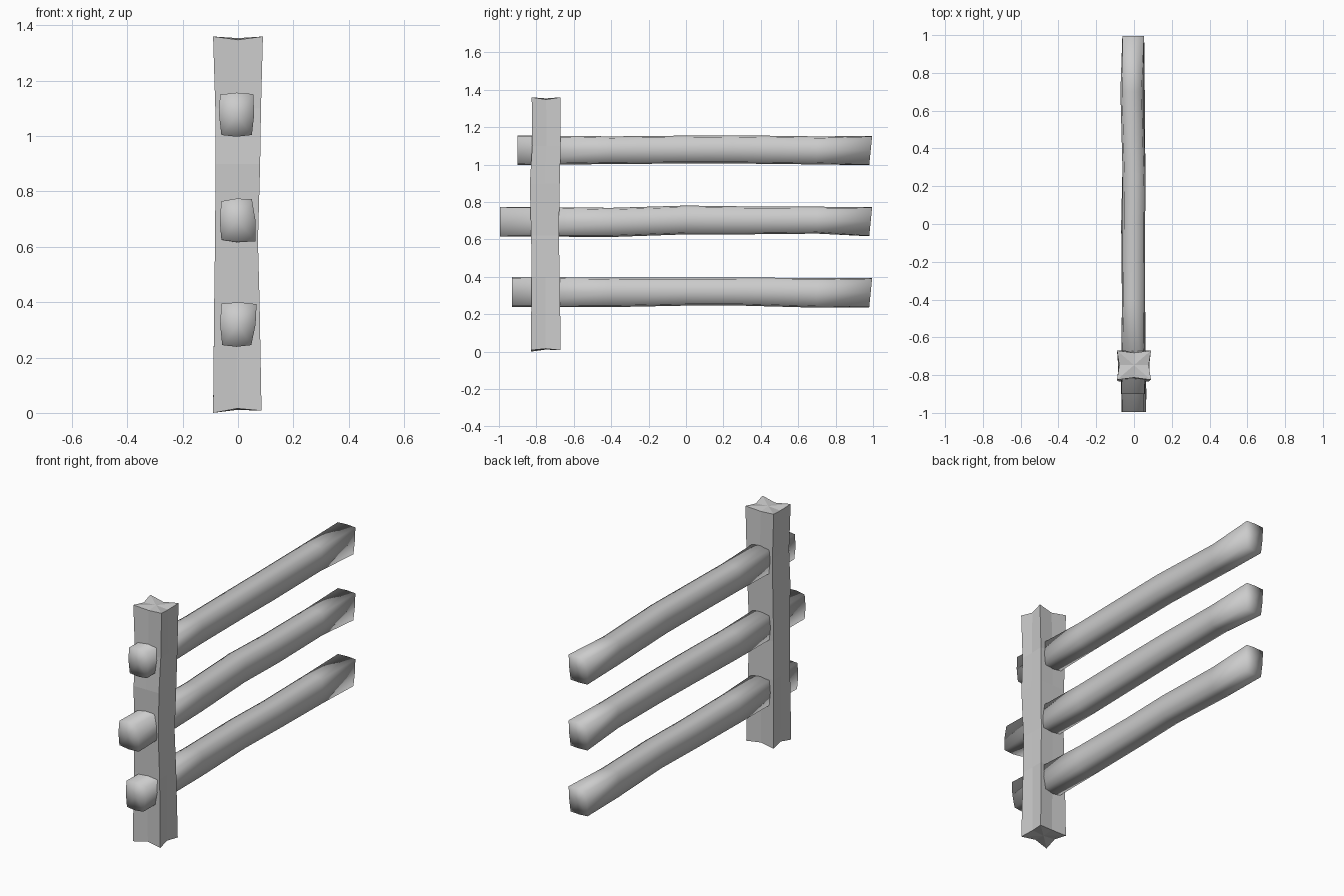
import bpy, bmesh
from mathutils import Vector

if "Cube" in bpy.data.objects:
    bpy.data.objects.remove(bpy.data.objects["Cube"])


def loft(name, rings, smooth):
    """Skin a list of 8-point rings and close both ends with fans."""
    bm = bmesh.new()
    loops = [[bm.verts.new(p) for p in ring] for ring in rings]
    for a, b in zip(loops, loops[1:]):
        for i in range(8):
            j = (i + 1) % 8
            bm.faces.new((a[i], a[j], b[j], b[i]))
    for loop in (loops[0], loops[-1]):
        mid = sum((v.co for v in loop), Vector()) / 8
        c = bm.verts.new(mid)
        for i in range(8):
            bm.faces.new((loop[i], loop[(i + 1) % 8], c))
    bmesh.ops.recalc_face_normals(bm, faces=bm.faces)
    for f in bm.faces:
        f.smooth = smooth
    me = bpy.data.meshes.new(name)
    bm.to_mesh(me)
    bm.free()
    ob = bpy.data.objects.new(name, me)
    bpy.context.collection.objects.link(ob)


def ring8(corners, bulge):
    """Four corners plus side midpoints pushed out (or in) from the middle."""
    mid = sum((Vector(c) for c in corners), Vector((0, 0))) / 4
    out = []
    for i in range(4):
        a, b = Vector(corners[i]), Vector(corners[(i + 1) % 4])
        m = (a + b) / 2
        out += [a, m + (m - mid).normalized() * bulge]
    return out


# Upright post: (z, left, right, front, back, side pinch, lift at side middles)
post = [
    (0.008, -0.09, 0.085, -0.83, -0.67, -0.012, 0.008),
    (0.40, -0.086, 0.078, -0.825, -0.675, -0.002, 0),
    (0.62, -0.083, 0.072, -0.828, -0.68, 0, 0),
    (0.90, -0.081, 0.080, -0.835, -0.675, 0, 0),
    (1.10, -0.082, 0.083, -0.822, -0.67, -0.002, 0),
    (1.36, -0.09, 0.09, -0.825, -0.67, -0.012, -0.012),
]
rings = []
for z, l, r, f, b, pinch, lift in post:
    pts = ring8([(l, f), (r, f), (r, b), (l, b)], pinch)
    rings.append([(p.x, p.y, z + (lift if i % 2 else 0)) for i, p in enumerate(pts)])
rings[0][0] = (-0.09, -0.83, 0.0)
loft("post", rings, False)

# Rails: name, centre height, front end y, front end corners (x, z offset), wobble
rails = [
    ("bottom_rail", 0.32, -0.93, [(-.057, -.075), (.048, -.075), (.067, .073), (-.06, .075)],
     [(-.4, 0, -.083, .075), (0, -.004, -.075, .076), (.3, .004, -.075, .075), (.7, -.004, -.086, .073)]),
    ("middle_rail", 0.70, -0.995, [(-.06, -.075), (.064, -.08), (.05, .072), (-.06, .065)],
     [(-.4, .002, -.088, .068), (0, -.004, -.074, .08), (.3, .003, -.074, .076), (.7, 0, -.07, .074)]),
    ("top_rail", 1.08, -0.90, [(-.06, -.076), (.05, -.076), (.055, .072), (-.065, .07)],
     [(-.4, 0, -.078, .07), (0, .002, -.075, .074), (.25, .004, -.075, .076), (.7, -.008, -.08, .07)]),
]
for name, zc, y0, end, wobble in rails:
    rings = [[(p.x, y0, zc + p.y) for p in ring8(end, 0.006)]]
    for y, dx, lo, hi in wobble:
        box = [(dx - .055, lo + .01), (dx + .048, lo + .01), (dx + .048, hi - .008), (dx - .055, hi - .008)]
        rings.append([(p.x, y, zc + p.y) for p in ring8(box, 0.009)])
    tip = [(-.058, -.08), (.05, -.08), (.052, .07), (-.06, .07)]
    rings.append([(p.x, 0.988 + 0.1 * p.y, zc + p.y) for p in ring8(tip, 0.003)])
    loft(name, rings, True)
